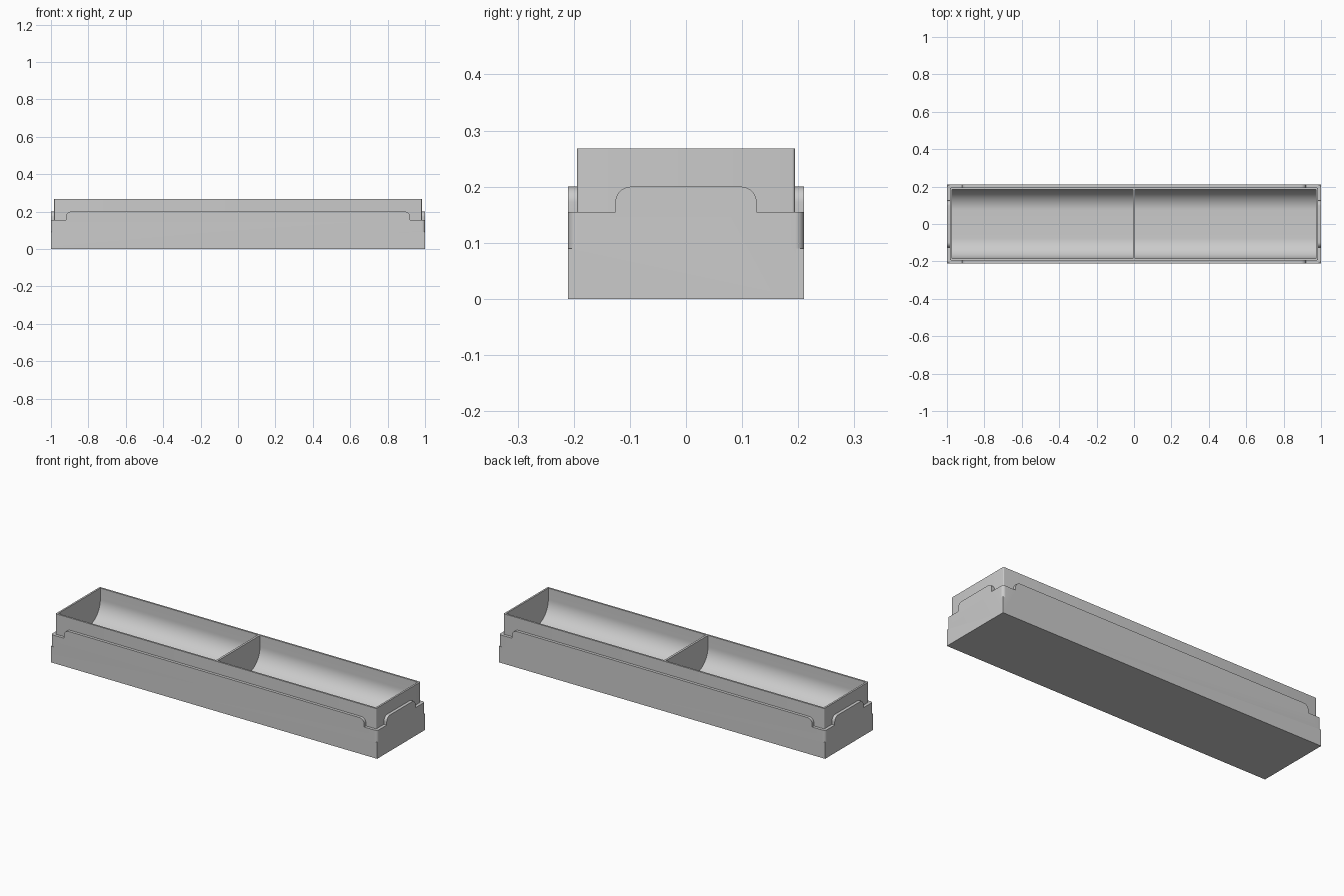
import bpy, bmesh, math

cube = bpy.data.objects.get("Cube")
if cube:
    bpy.data.objects.remove(cube, do_unlink=True)

gray = bpy.data.materials.new("plain_gray")
gray.use_nodes = True
gray.diffuse_color = (0.6, 0.6, 0.6, 1)
gray.node_tree.nodes["Principled BSDF"].inputs["Base Color"].default_value = (0.6, 0.6, 0.6, 1)


def outline(a0, a1, b0, b1, r_low=0.0, r_high=0.0, steps=10):
    """Rectangle outline with rounded lower and upper corners."""
    corners = [(a0, b0, 1, 1, r_low, 180), (a1, b0, -1, 1, r_low, 270),
               (a1, b1, -1, -1, r_high, 0), (a0, b1, 1, -1, r_high, 90)]
    points = []
    for a, b, sa, sb, r, start in corners:
        if r == 0:
            points.append((a, b))
            continue
        for i in range(steps + 1):
            t = math.radians(start + 90 * i / steps)
            points.append((a + sa * r + r * math.cos(t), b + sb * r + r * math.sin(t)))
    return points


def prism(name, points, axis, lo, hi):
    """Extrude an outline along an axis from lo to hi."""
    place = {"x": lambda a, b, h: (h, a, b),
             "y": lambda a, b, h: (a, h, b),
             "z": lambda a, b, h: (a, b, h)}[axis]
    bm = bmesh.new()
    bottom = [bm.verts.new(place(a, b, lo)) for a, b in points]
    top = [bm.verts.new(place(a, b, hi)) for a, b in points]
    bm.faces.new(bottom)
    bm.faces.new(top)
    n = len(points)
    for i in range(n):
        j = (i + 1) % n
        bm.faces.new((bottom[i], bottom[j], top[j], top[i]))
    bmesh.ops.recalc_face_normals(bm, faces=bm.faces)
    mesh = bpy.data.meshes.new(name)
    bm.to_mesh(mesh)
    bm.free()
    mesh.materials.append(gray)
    obj = bpy.data.objects.new(name, mesh)
    bpy.context.collection.objects.link(obj)
    return obj


def combine(obj, other, operation):
    """Apply a boolean and discard the helper."""
    mod = obj.modifiers.new("combine", 'BOOLEAN')
    mod.operation = operation
    mod.solver = 'EXACT'
    mod.object = other
    bpy.context.view_layer.objects.active = obj
    bpy.ops.object.modifier_apply(modifier=mod.name)
    bpy.data.objects.remove(other, do_unlink=True)


def finish(obj):
    """Merge flat faces and smooth the rounded ones."""
    bm = bmesh.new()
    bm.from_mesh(obj.data)
    bmesh.ops.remove_doubles(bm, verts=bm.verts, dist=1e-5)
    bmesh.ops.dissolve_limit(bm, angle_limit=math.radians(1), verts=bm.verts, edges=bm.edges)
    bm.to_mesh(obj.data)
    bm.free()
    bpy.ops.object.select_all(action='DESELECT')
    obj.select_set(True)
    bpy.context.view_layer.objects.active = obj
    bpy.ops.object.shade_smooth_by_angle(angle=math.radians(25))


L, W = 1.0, 0.21          # half length and half width of the base
TL, TW = 0.983, 0.194     # half length and half width of the tray

# Base: square foot, round-cornered collar and raised lips on all four sides
base = prism("base", outline(-L, L, -W, W), "z", 0, 0.09)
r = 0.016
combine(base, prism("collar", outline(-L, L, -W, W, r, r), "z", 0.05, 0.155), 'UNION')
combine(base, prism("long_lip", outline(-0.92, 0.92, 0.12, 0.2, 0, 0.028), "y", -W, W), 'UNION')
combine(base, prism("end_lip", outline(-0.126, 0.126, 0.12, 0.2, 0, 0.028), "x", -L, L), 'UNION')
combine(base, prism("pocket", outline(-0.978, 0.978, -0.19, 0.19), "z", 0.08, 0.4), 'DIFFERENCE')
finish(base)

# Tray: upright box with two round-bottomed troughs and a thin divider
tray = prism("tray", outline(-TL, TL, -TW, TW, 0.005, 0.005, 5), "z", 0.06, 0.268)
for lo, hi in ((-0.973, -0.006), (0.006, 0.973)):
    trough = outline(-0.184, 0.184, 0.095, 0.32, 0.11, 0, 18)
    combine(tray, prism("trough", trough, "x", lo, hi), 'DIFFERENCE')
finish(tray)
